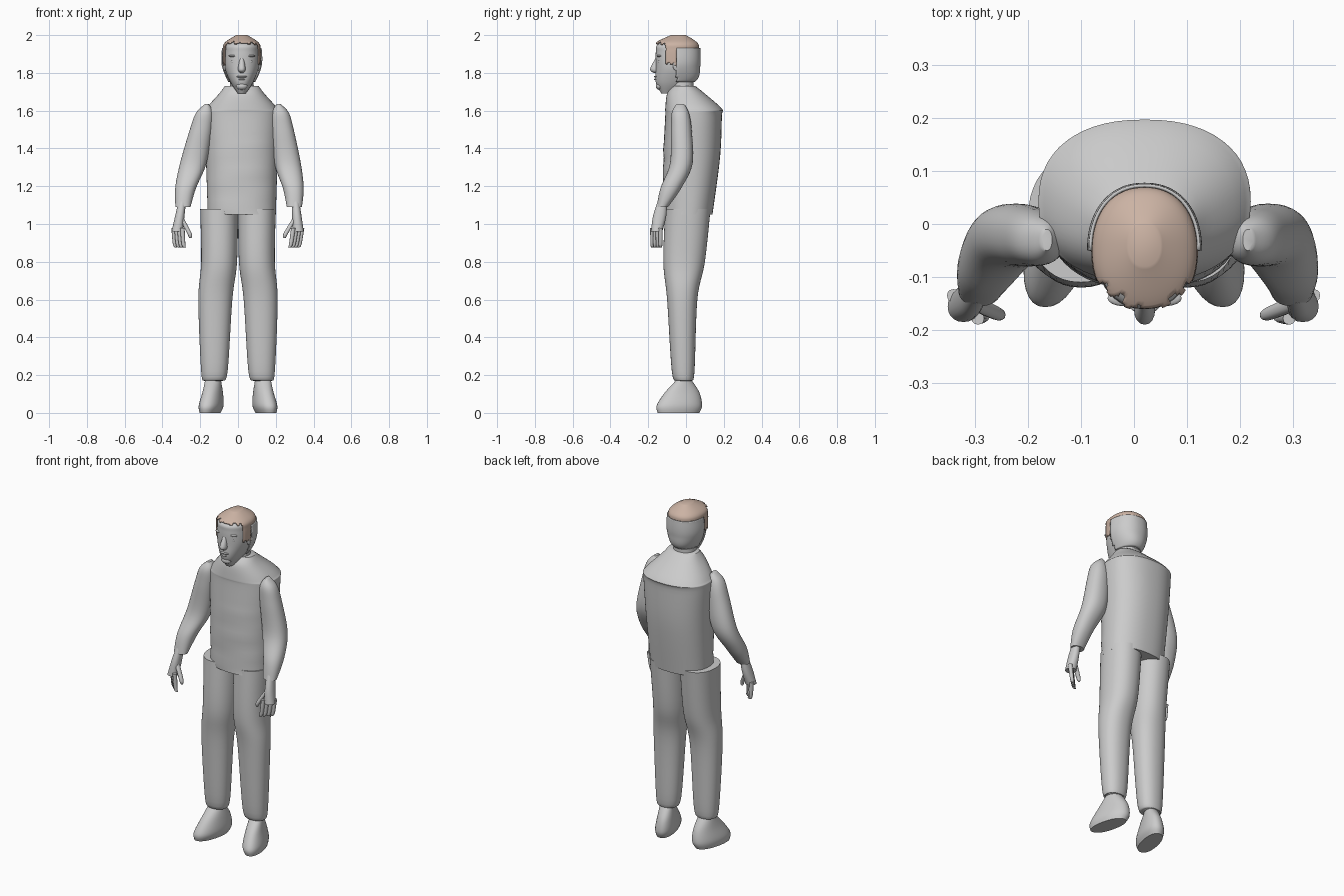
import bpy, bmesh, math

if "Cube" in bpy.data.objects:
    bpy.data.objects.remove(bpy.data.objects["Cube"], do_unlink=True)


def material(name, rgb):
    mat = bpy.data.materials.new(name)
    mat.use_nodes = True
    mat.diffuse_color = (*rgb, 1)
    mat.node_tree.nodes["Principled BSDF"].inputs["Base Color"].default_value = (*rgb, 1)
    return mat


GREY = material("plain grey", (.6, .6, .6))
BROWN = material("light brown hair", (.6, .45, .37))
CENTRE = .02  # centre line of head and torso


def finish(bm, name, mat=GREY, thickness=0):
    bmesh.ops.recalc_face_normals(bm, faces=bm.faces)
    mesh = bpy.data.meshes.new(name)
    bm.to_mesh(mesh)
    bm.free()
    mesh.materials.append(mat)
    ob = bpy.data.objects.new(name, mesh)
    bpy.context.collection.objects.link(ob)
    bpy.ops.object.select_all(action='DESELECT')
    ob.select_set(True)
    bpy.context.view_layer.objects.active = ob
    bpy.ops.object.shade_smooth_by_angle(angle=math.radians(50))
    if thickness:
        ob.modifiers.new("thickness", 'SOLIDIFY').thickness = thickness


def spline(a, b, c, d, t):
    """Catmull-Rom blend from b to c."""
    slope_b, slope_c = (c - a) / 2, (d - b) / 2
    rise = c - b
    bend = 3 * rise - 2 * slope_b - slope_c
    twist = slope_b + slope_c - 2 * rise
    return b + t * (slope_b + t * (bend + t * twist))


def smooth_sections(sections, steps):
    padded = [sections[0], *sections, sections[-1]]
    for group in zip(padded, padded[1:], padded[2:], padded[3:]):
        for step in range(steps):
            yield [spline(*values, step / steps) for values in zip(*group)]
    yield sections[-1]


def rounded(value, power):
    return math.copysign(abs(value) ** (2 / power), value)


def loft(name, sections, mat=GREY, sides=32, steps=6, power=2.2,
         place=None, keep=None, thickness=0):
    """Skin level sections given as (x, y, z, half width, half depth)."""
    bm = bmesh.new()
    loops = []
    for x, y, z, width, depth in smooth_sections(sections, steps):
        loop = []
        for i in range(sides):
            angle = math.tau * i / sides
            point = (x + width * rounded(math.cos(angle), power),
                     y + depth * rounded(math.sin(angle), power), z)
            loop.append(bm.verts.new(place(*point) if place else point))
        loops.append(loop)
    for low, high in zip(loops, loops[1:]):
        for i in range(sides):
            bm.faces.new((low[i - 1], low[i], high[i], high[i - 1]))
    bm.faces.new(loops[0])
    bm.faces.new(loops[-1])
    if keep:
        drop = [f for f in bm.faces if not keep(f.calc_center_median())]
        bmesh.ops.delete(bm, geom=drop, context='FACES')
    finish(bm, name, mat, thickness)


def ellipsoid(name, location, size):
    bm = bmesh.new()
    bmesh.ops.create_uvsphere(bm, u_segments=16, v_segments=10, radius=1)
    bmesh.ops.scale(bm, vec=size, verts=bm.verts)
    bmesh.ops.translate(bm, vec=location, verts=bm.verts)
    finish(bm, name)


# Torso, with faint cloth folds low on the front
def folds(x, y, z):
    if y < 0 and z < 1.4:
        y += .003 * math.sin(z * 75 + x * 9)
    return x, y, z


loft("torso", [(CENTRE, .01, 1.05, .18, .13), (CENTRE, .03, 1.35, .19, .15),
               (CENTRE, .04, 1.57, .2, .15), (CENTRE, .04, 1.61, .19, .15),
               (CENTRE, 0, 1.69, .12, .1), (CENTRE, -.01, 1.73, .09, .06)],
     sides=56, power=2.3, place=folds)
loft("neck", [(CENTRE, -.02, 1.6, .07, .06), (CENTRE, -.02, 1.8, .06, .06)])

# Head and face
head = [(CENTRE, -.1, 1.69, .02, .03), (CENTRE, -.06, 1.75, .06, .1),
        (CENTRE, -.05, 1.83, .09, .11), (CENTRE, -.05, 1.91, .09, .11),
        (CENTRE, -.05, 1.95, .08, .1), (CENTRE, -.04, 1.99, .02, .03)]
loft("head", head, sides=40)
loft("nose", [(CENTRE, -.15, 1.8, .01, .02), (CENTRE, -.16, 1.82, .02, .03),
              (CENTRE, -.15, 1.88, .01, .01)], sides=16)
ellipsoid("upper_lip", (CENTRE, -.15, 1.78), (.03, .02, .006))
ellipsoid("lower_lip", (CENTRE, -.15, 1.766), (.02, .02, .006))
ellipsoid("chin", (CENTRE, -.14, 1.73), (.03, .02, .02))


def grown(sections, margin):
    return [(x, y, z + .01, width + margin, depth + margin)
            for x, y, z, width, depth in sections]


# Hair cap with a ragged hairline, and the plain shell behind it
def above_hairline(c):
    ragged = .006 * (math.sin(c.x * 190) + math.sin(c.y * 260))
    level = 1.96
    if c.y > -.05:
        level = 1.92
    elif c.y > -.11:
        level = 1.85
    return c.z > level + ragged


def behind_ears(c):
    return c.y > -.05 and 1.75 < c.z < 1.93


loft("hair_top", grown(head[2:], .01), BROWN, sides=96, steps=9,
     keep=above_hairline, thickness=.006)
loft("hair_back", grown(head, .016), sides=80, steps=9,
     keep=behind_ears, thickness=.006)

# Paired parts, drawn for the left side and mirrored
for side, label in ((1, "left"), (-1, "right")):
    def mirrored(x, y, z):
        return side * x, y, z

    def arm(x, y, z):  # the shoulders sit a little further left than the hands
        return side * x + CENTRE * 2 * (z - 1), y, z

    def toe_out(x, y, z):
        return side * (x - y / 5), y, z

    across = CENTRE + side * .04
    ellipsoid(label + "_eye", (across, -.135, 1.86), (.02, .015, .01))
    ellipsoid(label + "_brow", (across, -.14, 1.89), (.03, .015, .007))
    ellipsoid(label + "_ear", (CENTRE + side * .09, -.05, 1.84), (.01, .02, .03))

    loft(label + "_sleeve", [
        (.295, -.125, 1.09, .04, .03), (.285, -.08, 1.19, .055, .055),
        (.25, -.025, 1.32, .07, .06), (.215, -.025, 1.5, .06, .055),
        (.2, -.03, 1.59, .045, .045), (.19, -.03, 1.635, .01, .02)], place=arm)
    loft(label + "_leg", [
        (.13, -.01, .17, .05, .04), (.125, -.015, .22, .07, .06),
        (.12, -.02, .6, .09, .08), (.1, -.01, .8, .095, .11),
        (.1, .01, 1.08, .1, .12)], sides=40, place=mirrored)
    loft(label + "_shoe", [
        (.14, -.04, 0, .05, .11), (.135, -.035, .04, .06, .12),
        (.13, -.02, .11, .05, .09), (.13, -.01, .18, .04, .035)], place=toe_out)

    # Hand: palm, four fingers and a thumb
    loft(label + "_palm", [
        (.32, -.155, .96, .03, .03), (.31, -.14, 1.04, .025, .035),
        (.3, -.125, 1.12, .02, .025)], sides=20, place=arm)
    for finger in range(4):
        x, y = .34 - finger / 65, -.135 - finger / 70
        loft(f"{label}_finger_{finger + 1}", [
            (x - .02, y, .875, .005, .005), (x - .01, y, .89, .01, .01),
            (x, y, .98, .012, .012)], sides=12, place=arm)
    loft(label + "_thumb", [
        (.25, -.17, .925, .006, .006), (.255, -.17, .95, .012, .012),
        (.3, -.15, 1.03, .012, .015)], sides=12, place=arm)
